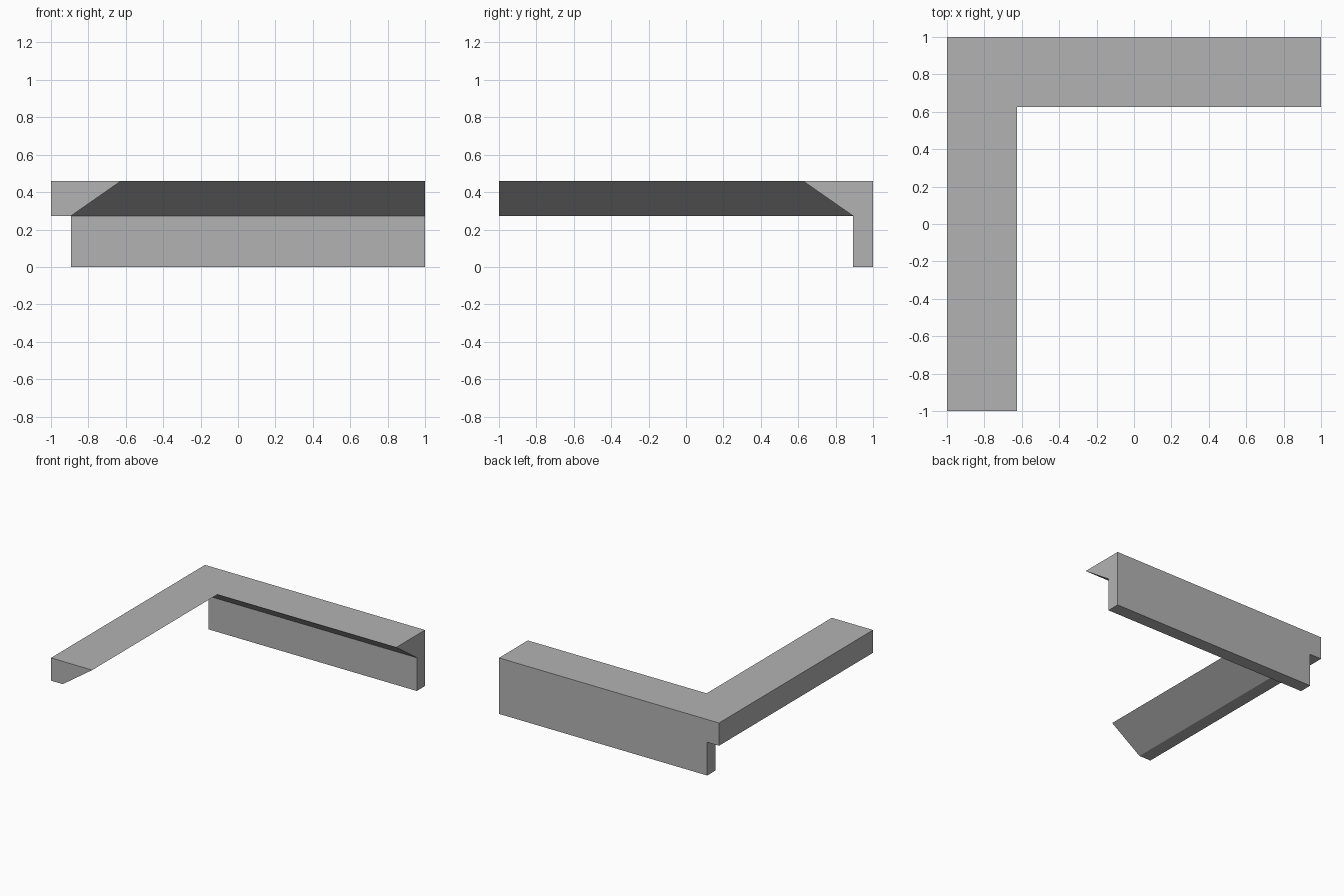
import bpy
import bmesh

cube = bpy.data.objects.get("Cube")
if cube:
    bpy.data.objects.remove(cube, do_unlink=True)

TOP, LEDGE = 0.46, 0.273       # top of the trim, top of the wall
WIDTH, WALL = 0.375, 0.107     # trim width, wall thickness

grey = bpy.data.materials.new("plain grey")
grey.use_nodes = True
colour = (0.45, 0.45, 0.45, 1)
grey.diffuse_color = colour
grey.node_tree.nodes["Principled BSDF"].inputs["Base Color"].default_value = colour


def loft(name, rings):
    """Join matching closed rings of points into a capped solid."""
    bm = bmesh.new()
    loops = [[bm.verts.new(p) for p in ring] for ring in rings]
    count = len(loops[0])
    for a, b in zip(loops, loops[1:]):
        for i in range(count):
            j = (i + 1) % count
            bm.faces.new((a[i], a[j], b[j], b[i]))
    bm.faces.new(loops[0])
    bm.faces.new(loops[-1])
    bmesh.ops.recalc_face_normals(bm, faces=bm.faces)
    mesh = bpy.data.meshes.new(name)
    bm.to_mesh(mesh)
    bm.free()
    mesh.materials.append(grey)
    obj = bpy.data.objects.new(name, mesh)
    bpy.context.collection.objects.link(obj)
    return obj


# Corner trim: profile of inward distance and height, swept round a mitred corner
profile = [(0, TOP), (WIDTH, TOP), (WALL, LEDGE), (0, LEDGE)]
loft("corner_trim", [
    [(-1 + d, -1, z) for d, z in profile],
    [(-1 + d, 1 - d, z) for d, z in profile],
    [(1, 1 - d, z) for d, z in profile],
])

# Back wall under the trim, stopping short of the left arm's outer edge
section = [(1 - WALL, 0), (1, 0), (1, LEDGE), (1 - WALL, LEDGE)]
loft("back_wall", [[(x, y, z) for y, z in section] for x in (-1 + WALL, 1)])
